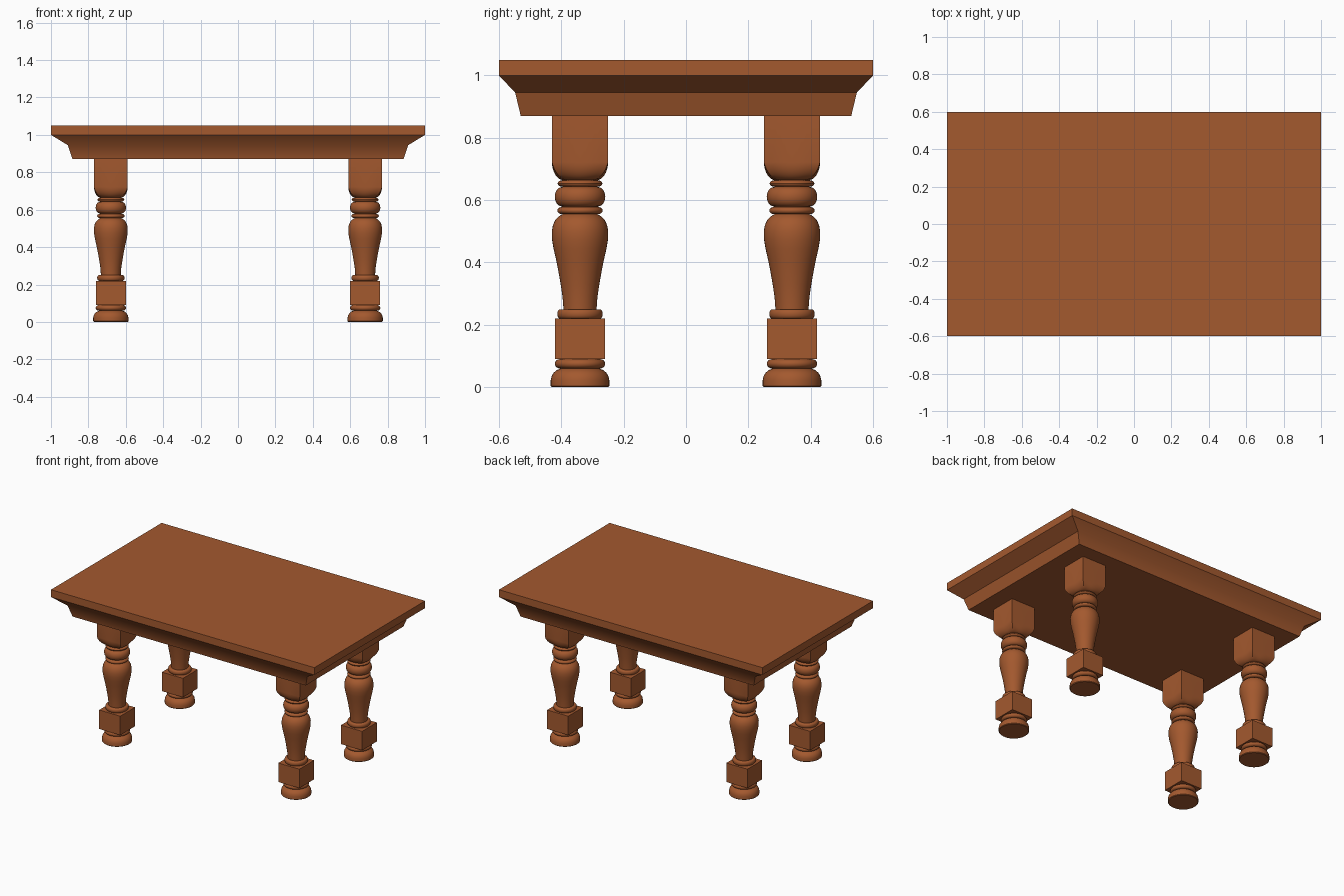
import bpy, bmesh
from math import sin, cos, pi, radians

if "Cube" in bpy.data.objects:
    bpy.data.objects.remove(bpy.data.objects["Cube"])

wood = bpy.data.materials.new("brown_wood")
wood.diffuse_color = (0.37, 0.1, 0.028, 1)
wood.use_nodes = True
wood.node_tree.nodes["Principled BSDF"].inputs["Base Color"].default_value = wood.diffuse_color
SEG = 40


def make_mesh(name, loops):
    """Skin a stack of closed loops and cap both ends."""
    bm = bmesh.new()
    rings = [[bm.verts.new(p) for p in loop] for loop in loops]
    n = len(rings[0])
    for a, b in zip(rings, rings[1:]):
        for i in range(n):
            j = (i + 1) % n
            bm.faces.new((a[i], a[j], b[j], b[i]))
    bm.faces.new(rings[0][::-1])
    bm.faces.new(rings[-1])
    bmesh.ops.recalc_face_normals(bm, faces=bm.faces[:])
    me = bpy.data.meshes.new(name)
    bm.to_mesh(me)
    bm.free()
    me.shade_smooth()
    me.set_sharp_from_angle(angle=radians(32))
    me.materials.append(wood)
    return me


def place(name, me, loc=(0, 0, 0)):
    ob = bpy.data.objects.new(name, me)
    ob.location = loc
    bpy.context.collection.objects.link(ob)


def section(z, r, sq=0.0):
    """Leg cross-section: circle at sq=0, square at sq=1."""
    loop = []
    for i in range(SEG):
        c, s = cos(2 * pi * i / SEG), sin(2 * pi * i / SEG)
        k = r * ((1 - sq) + sq / max(abs(c), abs(s)))
        loop.append((k * c, k * s, z))
    return loop


def bead(z0, z1, r0, r1, n=8):
    """Half-round turned ring."""
    return [(z0 + (z1 - z0) * (1 - cos(pi * i / n)) / 2,
             r0 + (r1 - r0) * sin(pi * i / n)) for i in range(n + 1)]


# Table top with moulded apron underneath
slabs = [(0.87, 0.885, 0.53), (0.945, 0.91, 0.548), (1.0, 1.0, 0.6), (1.05, 1.0, 0.6)]
place("table_top", make_mesh("table_top", [
    [(-x, -y, z), (x, -y, z), (x, y, z), (-x, y, z)] for z, x, y in slabs]))

# Turned leg: foot, ring, square block, ring, vase, three rings, square head
profile = [(0, 0.09), (0.004, 0.094), (0.022, 0.094), (0.036, 0.091),
           (0.047, 0.084), (0.055, 0.074), (0.06, 0.062)]
profile += bead(0.06, 0.09, 0.064, 0.081)
profile += [(0.09, 0.08, 1), (0.22, 0.08, 1)]
profile += bead(0.22, 0.25, 0.064, 0.073)
profile += [(0.25, 0.053), (0.29, 0.056), (0.33, 0.062), (0.37, 0.069), (0.41, 0.077),
            (0.445, 0.085), (0.475, 0.09), (0.5, 0.0905), (0.52, 0.087),
            (0.537, 0.079), (0.548, 0.068), (0.555, 0.056)]
profile += bead(0.555, 0.578, 0.058, 0.073)
profile += bead(0.58, 0.642, 0.058, 0.081, 12)
profile += bead(0.643, 0.664, 0.056, 0.072)
for i in range(9):
    a = pi / 2 * i / 8
    profile.append((0.722 - 0.058 * cos(a), 0.052 + 0.038 * sin(a), (i / 8) ** 0.7))
profile.append((0.875, 0.09, 1))
leg = make_mesh("leg", [section(*p) for p in profile])

for sx, side in ((-1, "left"), (1, "right")):
    for sy, end in ((-1, "front"), (1, "back")):
        place(f"{end}_{side}_leg", leg, (0.68 * sx, 0.34 * sy, 0))
